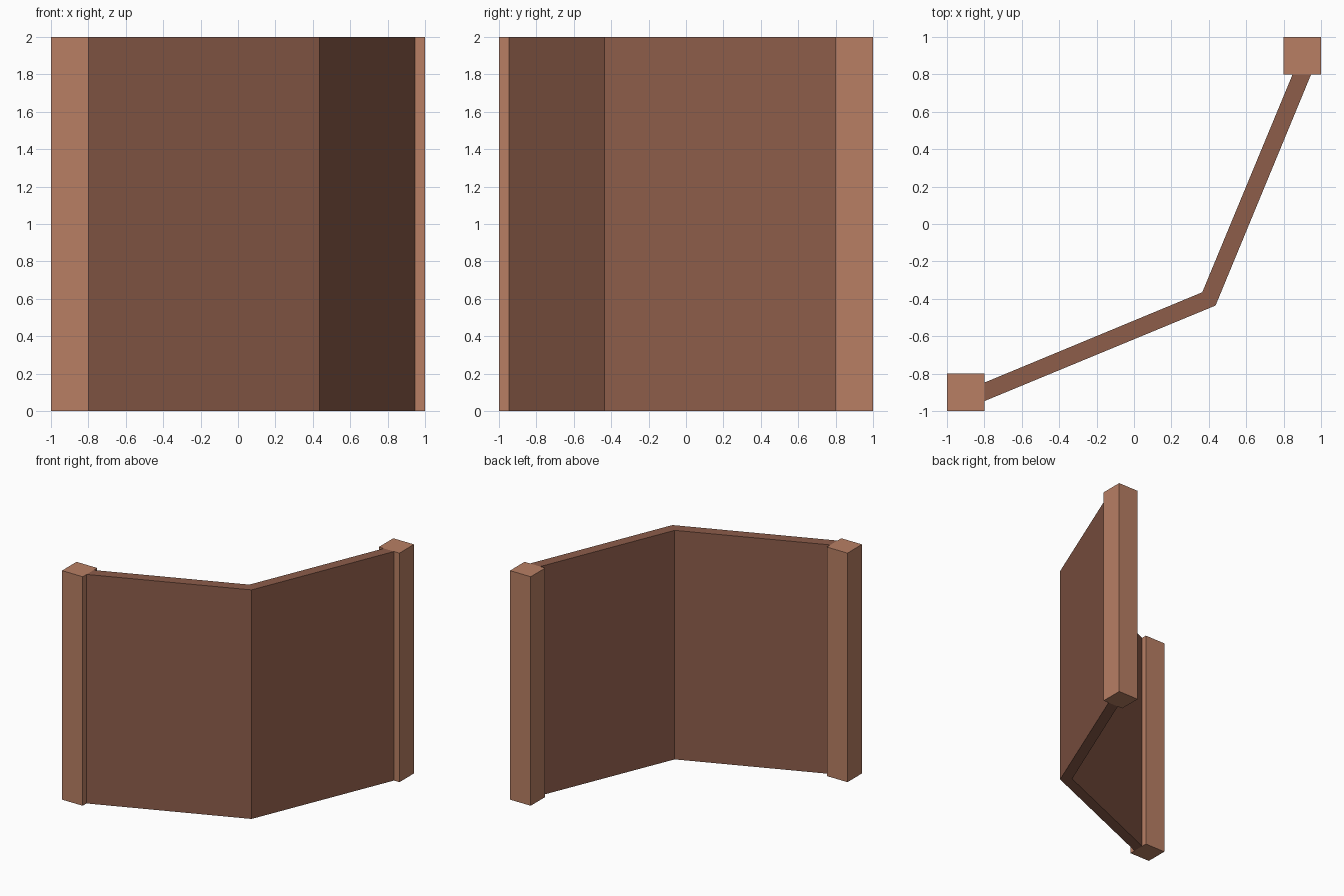
import bpy, bmesh

if "Cube" in bpy.data.objects:
    bpy.data.objects.remove(bpy.data.objects["Cube"])

def material(name, rgb):
    m = bpy.data.materials.new(name)
    m.diffuse_color = (*rgb, 1)
    m.use_nodes = True
    m.node_tree.nodes["Principled BSDF"].inputs["Base Color"].default_value = m.diffuse_color
    return m

post_brown = material("light_brown", (0.479, 0.212, 0.127))
panel_brown = material("dark_brown", (0.266, 0.109, 0.0685))

def extruded(name, outline, mat, height=2.0):
    """Raise a counter-clockwise plan outline from the ground."""
    bm = bmesh.new()
    face = bm.faces.new([bm.verts.new((x, y, 0)) for x, y in outline])
    moved = bmesh.ops.extrude_face_region(bm, geom=[face], use_keep_orig=True)["geom"]
    bmesh.ops.translate(bm, vec=(0, 0, height),
                        verts=[v for v in moved if isinstance(v, bmesh.types.BMVert)])
    bmesh.ops.recalc_face_normals(bm, faces=bm.faces)
    mesh = bpy.data.meshes.new(name)
    bm.to_mesh(mesh)
    bm.free()
    mesh.materials.append(mat)
    ob = bpy.data.objects.new(name, mesh)
    bpy.context.collection.objects.link(ob)

# Square posts at both ends
for name, c in (("left_post", -0.9), ("right_post", 0.9)):
    r = 0.1
    extruded(name, [(c - r, c - r), (c + r, c - r), (c + r, c + r), (c - r, c + r)], post_brown)

# Bent wall panel: half outline mirrored across the diagonal y = -x
half = [(-0.8, -0.947), (0.436, -0.436), (0.365, -0.365), (-0.8, -0.848)]
mirror = lambda p: (-p[1], -p[0])
outer, inner = half[:2], half[2:]
extruded("wall_panel", outer + [mirror(outer[0]), mirror(inner[1])] + inner, panel_brown)
